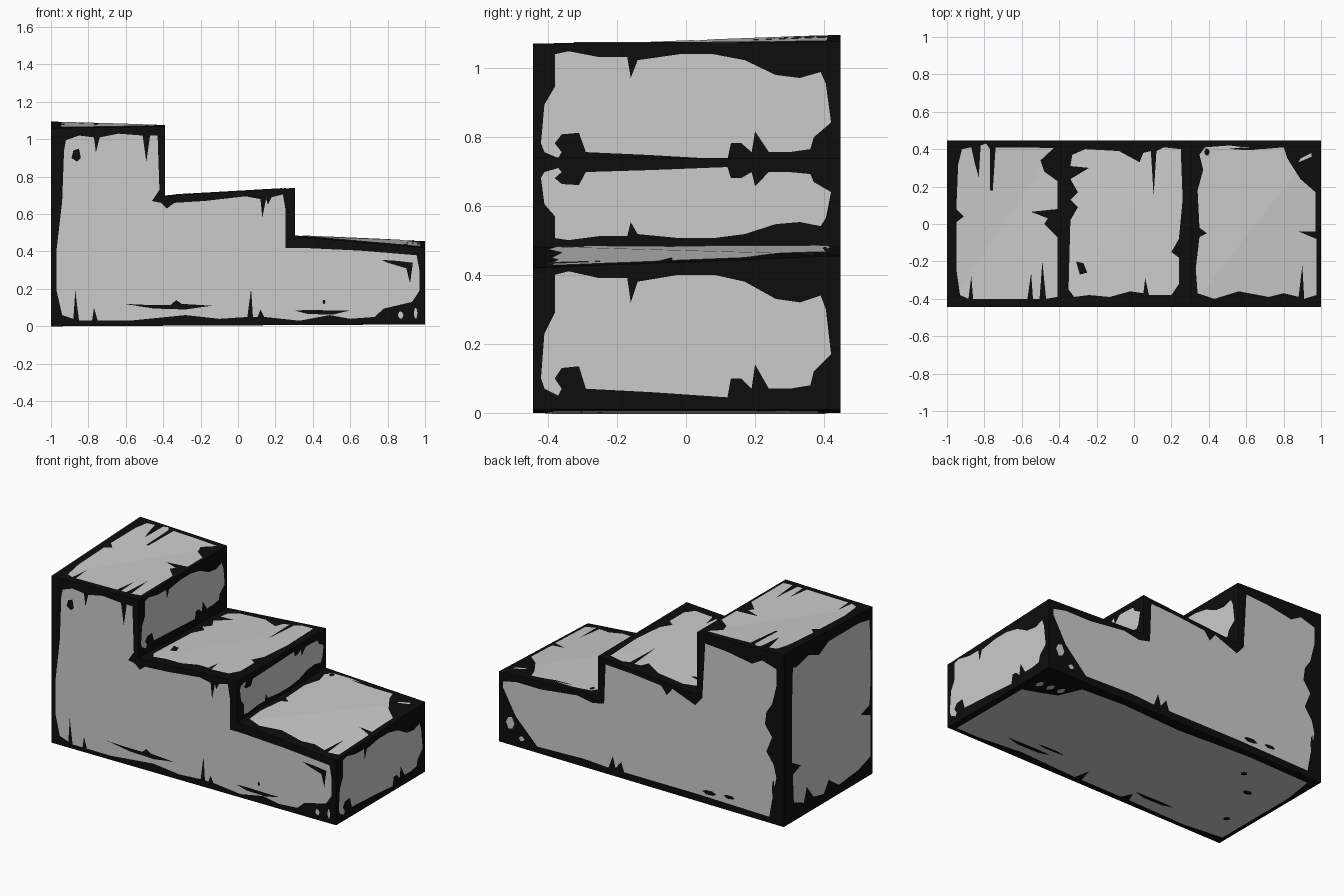
import bpy, bmesh
from mathutils import Vector

if "Cube" in bpy.data.objects:
    bpy.data.objects.remove(bpy.data.objects["Cube"])


def material(name, value):
    m = bpy.data.materials.new(name)
    m.diffuse_color = (value, value, value, 1)
    m.use_nodes = True
    m.node_tree.nodes["Principled BSDF"].inputs["Base Color"].default_value = m.diffuse_color
    return m


GREY = material("worn light grey", 0.60)
BLACK = material("ink black", 0.004)
YF, YB = -0.443, 0.447

# Side profiles of the stairs (x, z), near and far side differ slightly
FRONT = [(-1, 0), (1, .01), (1, .42), (.305, .48), (.305, .74), (-.39, .70), (-.39, 1.07), (-1, 1.06)]
BACK = [(-1, 0), (1, .01), (1, .455), (.305, .485), (.305, .737), (-.39, .68), (-.39, 1.075), (-1, 1.095)]


def finish(bm, name, mat):
    mesh = bpy.data.meshes.new(name)
    bm.to_mesh(mesh)
    bm.free()
    mesh.materials.append(mat)
    ob = bpy.data.objects.new(name, mesh)
    bpy.context.collection.objects.link(ob)


# Stair body, black all over
bm = bmesh.new()
f = [bm.verts.new((x, YF, z)) for x, z in FRONT]
b = [bm.verts.new((x, YB, z)) for x, z in BACK]
bm.faces.new(f)
bm.faces.new(b[::-1])
for i in range(8):
    j = (i + 1) % 8
    if i in (2, 4, 6):      # treads are split along front-left / back-right
        bm.faces.new((f[j], f[i], b[i]))
        bm.faces.new((f[j], b[i], b[j]))
    else:
        bm.faces.new((f[i], b[i], b[j], f[j]))
bmesh.ops.recalc_face_normals(bm, faces=bm.faces)
finish(bm, "stair_body", BLACK)


def panel(name, outlines, place, normal, mat=GREY, lift=.003, split=None):
    """Flat painted sheet: outlines in hundredths, place() maps them to 3D."""
    bm = bmesh.new()
    for pts in outlines:
        bm.faces.new([bm.verts.new((u / 100, v / 100, 0)) for u, v in pts])
    bmesh.ops.triangulate(bm, faces=bm.faces[:])
    if split:
        bmesh.ops.bisect_plane(bm, geom=bm.verts[:] + bm.edges[:] + bm.faces[:],
                               plane_co=split[0], plane_no=split[1])
    n = Vector(normal)
    for v in bm.verts:
        v.co = Vector(place(v.co.x, v.co.y)) + n * lift
    bm.normal_update()
    for fc in bm.faces:
        if fc.normal.dot(n) < 0:
            fc.normal_flip()
    finish(bm, name, mat)


def dash(u, v, w, h, sag=0):
    """Small pointed ink stroke."""
    return [(u - w, v), (u - w * .4, v + h - sag), (u + w * .5, v + h * .8 - sag), (u + w, v),
            (u + w * .4, v - h - sag), (u - w * .5, v - h * .8 - sag)]


# Treads
def tread(name, i, outline, specks, marks=()):
    j = i + 1
    x0, x1 = FRONT[j][0], FRONT[i][0]
    fl, fr, bl, br = FRONT[j][1], FRONT[i][1], BACK[j][1], BACK[i][1]

    def place(x, y):
        s, t = (x - x0) / (x1 - x0), (y - YF) / (YB - YF)
        if s >= t:
            return x, y, fl + s * (fr - fl) + t * (br - fr)
        return x, y, fl + t * (bl - fl) + s * (br - bl)

    split = ((x0, YF, 0), (YB - YF, x0 - x1, 0))
    panel(name, [outline] + list(marks), place, (0, 0, 1), split=split)
    if specks:
        panel(name + "_specks", specks, place, (0, 0, 1), BLACK, .005, split)


tread("top_tread", 6, [
    (-92, 40), (-87, 41), (-85, 32), (-83, 25), (-82, 42), (-79, 43), (-77, 40), (-77, 18), (-75.5, 18),
    (-74, 41), (-57, 41), (-43, 40.5), (-50, 34), (-48, 28), (-41, 23), (-41, 8), (-55, 6.5), (-46, 3),
    (-48, 0), (-41, -7), (-41, -39), (-47, -40), (-49, -20), (-50.5, -40), (-54, -40), (-55, -26),
    (-57, -40), (-86, -40), (-87, -28), (-88.5, -40), (-93, -38), (-95, -24), (-95, 1), (-91, 4),
    (-95, 8), (-94, 32)], [])
tread("middle_tread", 4, [
    (-33, 37), (-26, 40), (-8, 39), (3, 33), (5, 38), (9, 39), (10.5, 15), (12, 39), (16, 41), (25, 40),
    (26, 13), (24, -8), (20, -15), (24, -18), (24, -32), (20, -38), (8, -38), (6, -29), (5, -37),
    (-2, -36), (-13, -39), (-24, -38), (-32, -39), (-35, -35), (-34, 2), (-30, 9), (-34, 13), (-30, 17),
    (-34, 24), (-24, 30), (-34, 31)],
    [[(-31, -20), (-27, -21), (-25, -26), (-29, -27)]])
tread("bottom_tread", 2, [
    (35, 37), (38, 41), (51, 42), (68, 40), (80, 41), (82, 35), (89, 24), (97, 17), (97, -4), (88, -4),
    (97.5, -8), (97.5, -38), (91, -40), (90, -22), (88, -39), (80, -37), (72, -39), (56, -36),
    (43, -40), (34, -37), (33, -24), (35, -7), (39, -5), (35, -2), (34, 18), (37, 29)],
    [dash(39, 38.5, 1.5, 2), dash(60, 40.2, 9, .6)], [[(88, 33), (95, 36), (95, 38), (89, 35)]])

# Risers share one outline (y, z on a face 44 high); the middle one is flipped
RISER = [
    (-38, 40), (-34, 41), (-25, 39), (-17, 39), (-16, 32), (-14, 38), (-2, 40), (8, 40), (17, 38),
    (26, 33), (33, 32), (39, 34), (40.5, 30), (42, 17), (40, 15), (37, 12), (36, 8), (30, 7), (24, 7),
    (20, 14), (19, 7), (16, 10), (13, 10), (12, 4.5), (-10, 6), (-29, 7), (-31, 13.5), (-36, 13),
    (-38, 10), (-36, 7), (-37, 5), (-41, 7), (-42, 10), (-41, 23), (-38, 29)]
for name, x, lo, hi in (("bottom_riser", 1, 0, .44), ("middle_riser", .305, .738, .483),
                        ("top_riser", -.39, .695, 1.073)):
    panel(name, [RISER], lambda y, z: (x, y, lo + z / .44 * (hi - lo)), (1, 0, 0))

# Front side
front = lambda x, z: (x, YF, z)
panel("front_side", [[
    (-92, 99.5), (-85, 102), (-77, 101), (-76, 93), (-74, 101), (-64, 103), (-51, 102), (-49, 88),
    (-47, 102), (-43, 102), (-42, 73), (-46, 67), (-41, 66), (-38, 63), (-34, 66), (-18, 67),
    (4, 69.5), (12, 68), (13, 58), (15, 68), (16, 65), (18, 69), (24, 70.5), (25.5, 62), (25.5, 42),
    (33, 42), (65, 40.5), (95.5, 38), (97, 30), (97, 19), (93, 13), (78, 9.5), (73, 5), (60, 4),
    (49, 6), (33, 3), (14, 5), (12, 9), (10.5, 5), (8, 5), (7, 20), (5, 5), (-10, 4), (-28, 6),
    (-58, 3), (-75, 3), (-77, 10), (-78, 3), (-85, 3), (-87, 19), (-88, 4), (-94, 6), (-97, 19),
    (-97, 41), (-94, 67), (-93, 94)],
    dash(87, 6, 1.5, 2), dash(95, 7, 1, 3)], front, (0, -1, 0))
panel("front_side_specks", [
    [(-88, 94), (-85, 95), (-84, 90), (-86, 88), (-89, 90)],
    [(-61, 12), (-50, 11.5), (-36, 11.5), (-33, 14), (-30, 12), (-14, 11), (-28, 9), (-45, 9.5)],
    dash(45, 8.5, 15, 1.2, 1), dash(46, 13, .8, 1.2),
    [(77, 35.5), (85, 35), (93.5, 34), (92, 23), (90, 31), (80, 34)]], front, (0, -1, 0), BLACK, .005)

# Back side
back = lambda x, z: (x, YB, z)
panel("back_side", [[
    (97, 36), (88, 20), (73, 5), (40, 6), (23, 5), (20, 13), (18, 6), (14, 11), (12, 5), (-40, 5),
    (-90, 4), (-92, 15), (-95, 30), (-93, 38), (-88, 45), (-92, 55), (-87, 62), (-88, 70), (-92, 76),
    (-95, 88), (-95, 99), (-85, 102), (-78, 98), (-60, 101), (-45, 102), (-43, 67), (-38, 61),
    (-30, 64), (-22, 67), (-18, 62), (-14, 67), (6, 69), (25, 70), (26, 45), (34, 43), (45, 45),
    (70, 42), (88, 42), (97, 40)],
    dash(92, 15, 3, 4), dash(84, 7, 2, 1.5)], back, (0, 1, 0))
panel("back_side_specks", [dash(-48, 8, 5, 1.5), dash(-62, 9, 4, 1.2), dash(-93, 22, 1, 6)],
      back, (0, 1, 0), BLACK, .005)

# Tall left end
panel("left_end", [[
    (36, 98), (33, 97), (30, 88), (28, 98), (20, 100), (10, 96), (0, 101), (-30, 101), (-41, 99),
    (-42, 70), (-34, 66), (-42, 62), (-41, 45), (-32, 42), (-42, 38), (-42, 12), (-30, 8), (-10, 6),
    (0, 13), (5, 6), (15, 8), (22, 17), (25, 8), (35, 12), (36, 30), (28, 33), (37, 38), (37, 70)]],
    lambda y, z: (-1, y, z), (-1, 0, 0))

# Underside
under = lambda x, y: (x, y, .01 * (x + 1) / 2)
panel("underside", [[
    (96, -41), (96, 16), (85, 20), (76, 24), (70, 38), (40, 40), (0, 38), (-50, 41), (-94, 40),
    (-97, 20), (-97, -38), (-70, -41), (-30, -40), (-27, -33), (-24, -40), (5, -40), (8, -30),
    (10, -40), (50, -38), (80, -41)]] + [dash(92 - 7 * i, 27 + i, 2, 3) for i in range(4)],
    under, (0, 0, -1))
panel("underside_specks", [dash(52, -30, 16, 1.5, 1), dash(40, -25, 10, 1), dash(-40, -30, 14, 1.5, 1),
                           dash(-75, 10, 3, 2), dash(-60, 25, 2, 2), dash(-85, -20, 2, 2)],
      under, (0, 0, -1), BLACK, .005)
